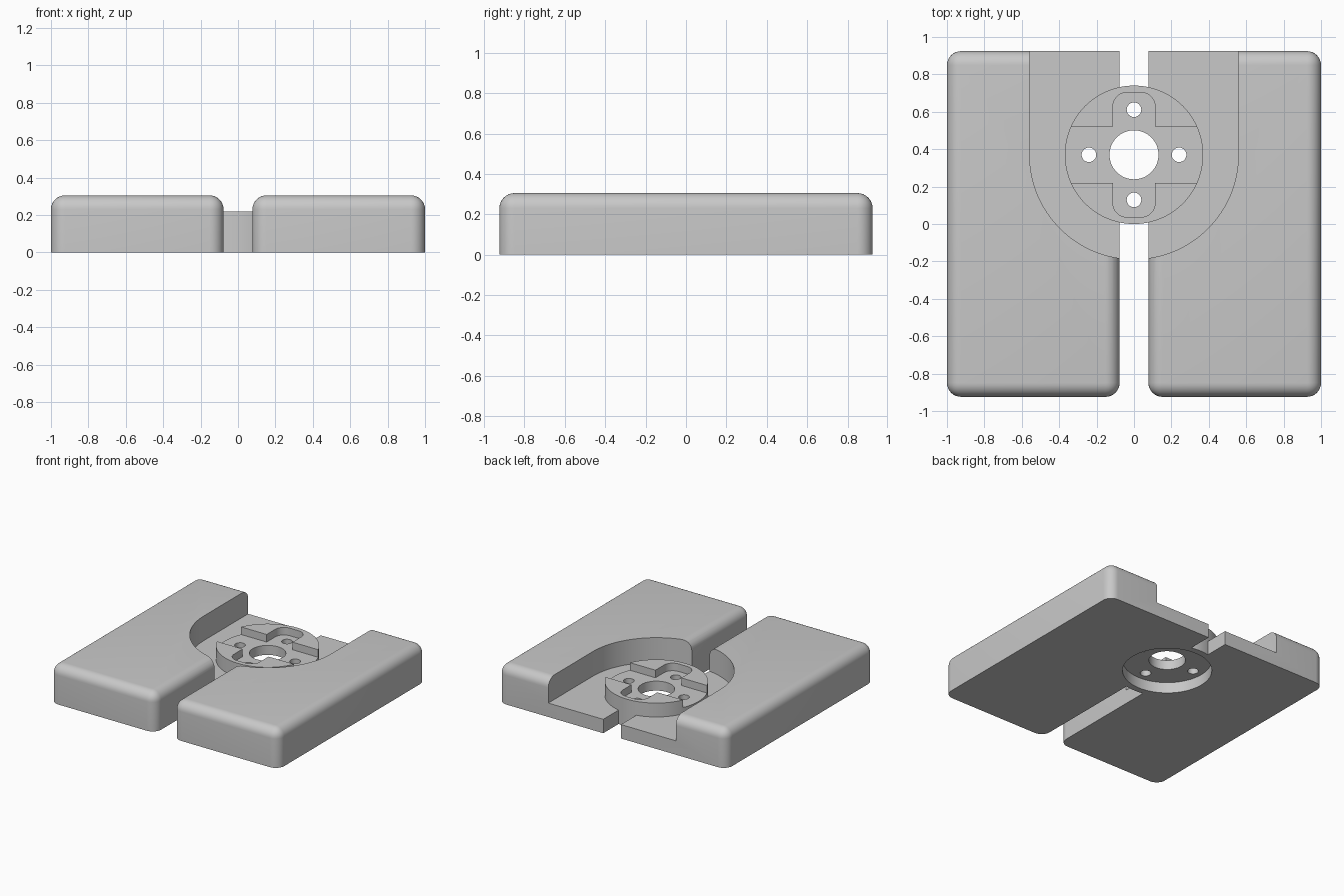
import bpy, bmesh, math

cube = bpy.data.objects.get("Cube")
if cube:
    bpy.data.objects.remove(cube, do_unlink=True)

grey = bpy.data.materials.new("plain grey")
grey.use_nodes = True
tone = (0.58, 0.58, 0.58, 1)
grey.diffuse_color = tone
grey.node_tree.nodes["Principled BSDF"].inputs["Base Color"].default_value = tone

HUB_Y = 0.37      # hub centre
HALF_GAP = 0.077  # half the slot between the blocks
DEPTH = 0.924     # half depth of the blocks
HEIGHT = 0.305
FILLET = 0.075


def finish(name, bm):
    bm.normal_update()
    bmesh.ops.recalc_face_normals(bm, faces=bm.faces)
    mesh = bpy.data.meshes.new(name)
    bm.to_mesh(mesh)
    bm.free()
    mesh.materials.append(grey)
    obj = bpy.data.objects.new(name, mesh)
    bpy.context.collection.objects.link(obj)
    return obj


def prism(name, outline, z0, z1):
    bm = bmesh.new()
    face = bm.faces.new([bm.verts.new((x, y, z0)) for x, y in outline])
    top = bmesh.ops.extrude_face_region(bm, geom=[face])["geom"]
    verts = [g for g in top if isinstance(g, bmesh.types.BMVert)]
    bmesh.ops.translate(bm, verts=verts, vec=(0, 0, z1 - z0))
    return finish(name, bm)


def arc(cx, cy, r, a0, a1, n):
    angles = [math.radians(a0 + (a1 - a0) * i / n) for i in range(n + 1)]
    return [(cx + r * math.cos(a), cy + r * math.sin(a)) for a in angles]


def cylinder(name, x, y, r, z0, z1, n=96):
    return prism(name, arc(x, y, r, 0, 360, n)[:-1], z0, z1)


def apply(obj, mod):
    bpy.context.view_layer.objects.active = obj
    bpy.ops.object.modifier_apply(modifier=mod.name)


def combine(obj, other, operation="DIFFERENCE"):
    other.hide_render = True
    mod = obj.modifiers.new("combine", "BOOLEAN")
    mod.operation = operation
    mod.solver = "EXACT"
    mod.object = other
    apply(obj, mod)
    bpy.data.objects.remove(other, do_unlink=True)


# Left block: rounded top edges and uprights, square at the back slot
bm = bmesh.new()
bmesh.ops.create_cube(bm, size=1)
for v in bm.verts:
    v.co.x = HALF_GAP if v.co.x < 0 else 1
    v.co.y = math.copysign(DEPTH, v.co.y)
    v.co.z = HEIGHT if v.co.z > 0 else 0
bm.normal_update()
edges = []
for e in bm.edges:
    a, b = (v.co for v in e.verts)
    upright = abs(a.z - b.z) > 0.1
    inner_back = a.y > 0 and a.x < 0.5
    if (upright and not inner_back) or (not upright and a.z > 0.1):
        edges.append(e)
bmesh.ops.bevel(bm, geom=edges, offset=FILLET, segments=8, profile=0.5,
                affect="EDGES", clamp_overlap=True)
base = finish("twin_block_base", bm)

# Right block by mirroring
mirror = base.modifiers.new("mirror", "MIRROR")
mirror.use_mirror_merge = False
apply(base, mirror)

# Round-ended pocket open to the back
r = 0.558
pocket = [(r, 1.2), (-r, 1.2)] + arc(0, HUB_Y, r, 180, 360, 64)
combine(base, prism("pocket_cutter", pocket, 0.11, 0.5))

# Hub bridging the blocks, with hollow underside
combine(base, cylinder("hub", 0, HUB_Y, 0.37, 0, 0.22), "UNION")
combine(base, cylinder("underside_cutter", 0, HUB_Y, 0.32, -0.1, 0.085))

# Cross-shaped recess: an open band, and a slot with rounded corners
FLOOR = 0.16
band = [(-0.5, HUB_Y - 0.15), (0.5, HUB_Y - 0.15),
        (0.5, HUB_Y + 0.15), (-0.5, HUB_Y + 0.15)]
combine(base, prism("band_cutter", band, FLOOR, 0.4))
w, h, r = 0.113, 0.333, 0.075
slot = []
for i, (sx, sy) in enumerate([(1, 1), (-1, 1), (-1, -1), (1, -1)]):
    slot += arc(sx * (w - r), HUB_Y + sy * (h - r), r, i * 90, i * 90 + 90, 10)
combine(base, prism("slot_cutter", slot, FLOOR, 0.4))

# Centre bore and four screw holes
combine(base, cylinder("bore_cutter", 0, HUB_Y, 0.131, -0.1, 0.4, 64))
for i in range(4):
    a = i * math.pi / 2
    combine(base, cylinder("screw_cutter", 0.241 * math.cos(a),
                           HUB_Y + 0.241 * math.sin(a), 0.039, -0.1, 0.4, 32))

bpy.ops.object.select_all(action="DESELECT")
base.select_set(True)
bpy.context.view_layer.objects.active = base
bpy.ops.object.shade_smooth_by_angle(angle=math.radians(30))
